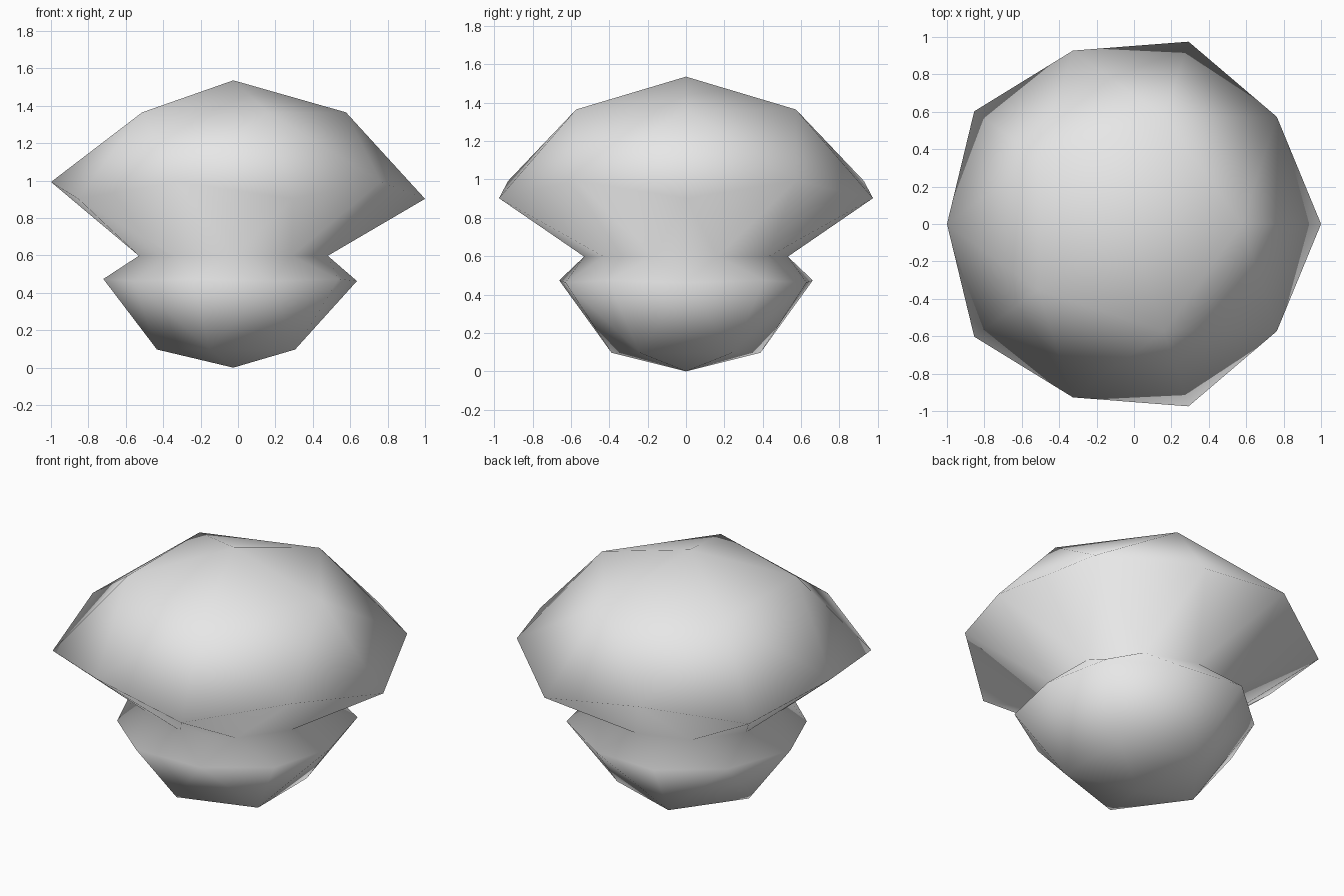
import bpy

cube = bpy.data.objects.get("Cube")
if cube:
    bpy.data.objects.remove(cube, do_unlink=True)

# Plain grey material
grey = bpy.data.materials.new("plain_grey")
grey.use_nodes = True
colour = (0.8, 0.8, 0.8, 1.0)
grey.diffuse_color = colour
for node in grey.node_tree.nodes:
    if node.type == 'BSDF_PRINCIPLED':
        node.inputs["Base Color"].default_value = colour

# One low-poly sphere, pinched at its equator into a wide cap and a small base
bpy.ops.mesh.primitive_ico_sphere_add(subdivisions=2, radius=1.0)
body = bpy.context.object
body.name = body.data.name = "pinched_body"
body.data.materials.append(grey)

CAP_SCALE, CAP_CENTRE = 1.146, 0.39
NECK_SCALE, NECK_HEIGHT = 0.531, 0.598
BASE_SCALE = 0.777
SHIFT = -0.025


def base_height(z):
    """Height of each ring of the base, from the tip upwards."""
    if z < -0.95:
        return 0.0
    if z < -0.7:
        return 0.097
    return 0.463 if z < -0.49 else 0.474


for v in body.data.vertices:
    x, y, z = v.co
    if z > 0.1:                       # cap
        scale, height = CAP_SCALE, CAP_CENTRE + CAP_SCALE * z
    elif z > -0.1:                    # neck
        scale, height = NECK_SCALE, NECK_HEIGHT
    else:                             # base
        scale, height = BASE_SCALE, base_height(z)
    v.co = (x * scale + SHIFT, y * scale, height)

body.data.update()
bpy.ops.object.shade_smooth()
